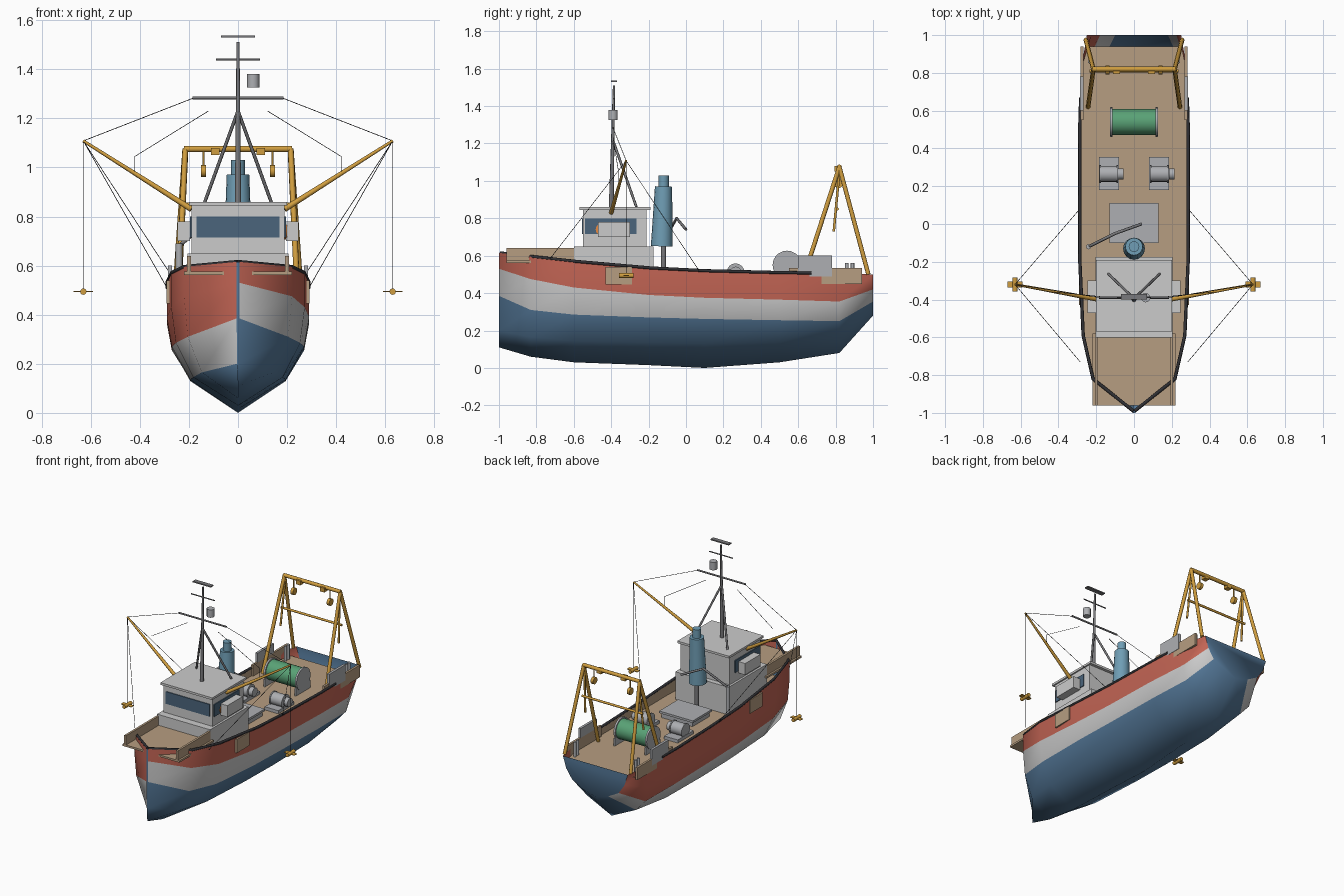
import bpy, bmesh, math
from mathutils import Vector

if "Cube" in bpy.data.objects:
    bpy.data.objects.remove(bpy.data.objects["Cube"])

def mat(name, c):
    m = bpy.data.materials.new(name)
    m.diffuse_color = (*c, 1)
    m.use_nodes = True
    m.node_tree.nodes["Principled BSDF"].inputs["Base Color"].default_value = m.diffuse_color
    return m

RED = mat("red_paint", (.55, .13, .09))
WHITE = mat("white_paint", (.68, .68, .68))
BLUE = mat("blue_paint", (.09, .19, .32))
TAN = mat("wood", (.47, .34, .22))
GOLD = mat("ochre_paint", (.63, .34, .05))
GREEN = mat("net_green", (.1, .36, .18))
TEAL = mat("funnel_blue", (.16, .34, .46))
DARK = mat("rubber", (.03, .03, .035))
STEEL = mat("steel", (.19, .19, .2))
GLASS = mat("glass", (.07, .13, .2))
ORANGE = mat("orange", (.8, .25, .05))
GREY = mat("grey_metal", (.42, .43, .45))

def make(name, bm, m=None, smooth=0):
    bmesh.ops.recalc_face_normals(bm, faces=bm.faces)
    me = bpy.data.meshes.new(name)
    bm.to_mesh(me)
    bm.free()
    ob = bpy.data.objects.new(name, me)
    bpy.context.collection.objects.link(ob)
    for x in (m if isinstance(m, list) else [m] if m else []):
        me.materials.append(x)
    if smooth:
        bpy.ops.object.select_all(action='DESELECT')
        ob.select_set(True)
        bpy.context.view_layer.objects.active = ob
        bpy.ops.object.shade_smooth_by_angle(angle=math.radians(smooth))
    return ob

def box(name, x, y, z, m=None):
    """Box from (min, max) ranges."""
    bm = bmesh.new()
    bmesh.ops.create_cube(bm, size=1)
    for v in bm.verts:
        v.co = [(r[0] + r[1]) / 2 + c * (r[1] - r[0]) for r, c in zip((x, y, z), v.co)]
    return make(name, bm, m)

def rod(name, a, b, r, m=None, r2=None, n=8):
    """Cylinder or cone between two points."""
    a, b = Vector(a), Vector(b)
    bm = bmesh.new()
    bmesh.ops.create_cone(bm, cap_ends=True, segments=n, radius1=r,
                          radius2=r if r2 is None else r2, depth=(b - a).length)
    q = (b - a).to_track_quat('Z', 'Y')
    for v in bm.verts:
        v.co = q @ v.co + (a + b) / 2
    return make(name, bm, m, 50)

def path(name, pts, r, m):
    """Tube along points."""
    cu = bpy.data.curves.new(name, 'CURVE')
    cu.dimensions = '3D'
    cu.bevel_depth, cu.bevel_resolution, cu.use_fill_caps = r, 1, True
    s = cu.splines.new('POLY')
    s.points.add(len(pts) - 1)
    for p, c in zip(s.points, pts):
        p.co = (*c, 1)
    cu.materials.append(m)
    ob = bpy.data.objects.new(name, cu)
    bpy.context.collection.objects.link(ob)
    return ob

def strip(name, rows, m):
    """Sheet joining consecutive pairs of points."""
    bm = bmesh.new()
    vs = [[bm.verts.new(p) for p in r] for r in rows]
    for a, b in zip(vs, vs[1:]):
        bm.faces.new((a[0], a[1], b[1], b[0]))
    return make(name, bm, m)

# Hull stations: y, half width, heights of keel, chine, mid, upper, sheer
ST = [(-1, .006, .11, .20, .385, .53, .615), (-.83, .22, .06, .165, .31, .475, .595),
      (-.6, .272, .03, .145, .285, .43, .57), (-.2, .29, .015, .135, .27, .39, .535),
      (.1, .29, .0, .13, .262, .375, .52), (.5, .29, .03, .135, .255, .365, .51),
      (.82, .28, .08, .17, .25, .355, .505), (1, .25, .28, .31, .355, .42, .5)]
FX = (0, .67, .93, 1, 1)
FX_STERN = (0, .4, .72, .9, 1)      # stern section is a V
bm = bmesh.new()
rings = []
for y, w, *zs in ST:
    fx = FX_STERN if y == 1 else FX
    right = [bm.verts.new((w * f, y, z)) for f, z in zip(fx, zs)]
    left = [bm.verts.new((-w * f, y, z)) for f, z in zip(fx[1:], zs[1:])]
    rings.append(left[::-1] + right)
BANDS = (0, 0, 1, 2, 2, 2, 1, 0)   # port sheer to starboard sheer
for a, b in zip(rings, rings[1:]):
    for i, k in enumerate(BANDS):
        bm.faces.new((a[i], a[i + 1], b[i + 1], b[i])).material_index = k
bm.faces.new(rings[-1]).material_index = 2   # transom
bm.faces.new(rings[0]).material_index = 2    # stem
make("hull", bm, [RED, WHITE, BLUE], 70)

# Main deck follows the hull outline
DZ = .458
edge = [(s[1] - .004, s[0]) for s in ST[1:-1]] + [(.252, .94)]
strip("deck", [[(-x, y, DZ), (x, y, DZ)] for x, y in edge], TAN)
box("foredeck", (-.22, .22), (-.96, -.58), (.562, .575), TAN)

# Wheelhouse
box("lower_cabin", (-.205, .205), (-.6, -.175), (DZ, .65))
box("wheelhouse", (-.19, .19), (-.55, -.21), (.65, .845))
box("wheelhouse_roof", (-.2, .2), (-.57, -.19), (.845, .86))
box("front_window", (-.17, .17), (-.556, -.54), (.715, .8), GLASS)
rod("life_ring", (.187, -.45, .74), (.199, -.45, .74), .033, ORANGE, n=16)

# Funnel with stub and cap
rod("funnel_base", (0, -.12, DZ), (0, -.12, .65), .014, STEEL)
rod("funnel", (0, -.13, .65), (0, -.12, .97), .058, TEAL, .046, 16)
rod("funnel_cap", (0, -.12, .97), (0, -.12, 1.03), .028, TEAL, n=16)

# Mast
rod("mast", (0, -.4, .85), (0, -.385, 1.51), .013, STEEL, .006)
box("mast_top_plate", (-.07, .07), (-.4, -.37), (1.53, 1.538), STEEL)
rod("upper_yard", (-.09, -.387, 1.44), (.09, -.387, 1.44), .004, STEEL)
rod("lower_yard", (-.185, -.39, 1.283), (.185, -.39, 1.283), .006, STEEL)
rod("mast_lantern", (.062, -.39, 1.325), (.062, -.39, 1.38), .025, GREY, n=12)

# Cargo crane
rod("crane_post", (-.24, -.12, DZ), (-.24, -.12, .69), .014, GREY)
path("crane_boom", [(-.24, -.12, .68), (-.1, -.05, .8), (.04, 0, .74)], .008, STEEL)

# Hatch and net reel
box("hatch_coaming", (-.12, .12), (-.09, .1), (DZ, .49), GREY)
box("hatch_cover", (-.13, .13), (-.1, .11), (.49, .505), GREY)
rod("net_reel", (-.12, .54, .55), (.12, .54, .55), .068, GREEN, n=20)

# Gallows cross members
rod("gallows_top", (-.22, .82, 1.075), (.22, .82, 1.075), .013, GOLD)
rod("gallows_mid", (-.235, .81, .85), (.235, .81, .85), .008, GOLD)

# Parts on both sides
for k, side in ((-1, "left"), (1, "right")):
    def P(x, y, z):
        return (k * x, y, z)

    def sbox(name, x, y, z, m=None):
        return box(f"{side}_{name}", sorted((k * x[0], k * x[1])), y, z, m)

    def srod(name, a, b, r, m=None, r2=None, n=8):
        return rod(f"{side}_{name}", P(*a), P(*b), r, m, r2, n)

    # rubbing rail, inner lining and bulwarks
    path(f"{side}_rail", [P(s[1] - .003, s[0] + .01, s[6]) for s in ST[:6]] + [P(.282, .67, .508)], .009, DARK)
    strip(f"{side}_bulwark_lining", [[P(s[1] - .009, s[0], DZ), P(s[1] - .009, s[0], s[6])] for s in ST[1:7]], TAN)
    sbox("bow_bulwark", (.192, .207), (-.96, -.6), (.57, .64), TAN)
    sbox("mid_bulwark", (.277, .2915), (-.43, -.29), (.445, .54), TAN)
    sbox("stern_bulwark", (.268, .283), (.55, .94), (.45, .535), TAN)
    sbox("trawl_door", (.268, .285), (.6, .78), (.49, .6), GREY)
    for y in (.86, .89):
        srod("bollard", (.235, y, DZ), (.235, y, .56), .01, GREY)

    # wheelhouse sides
    sbox("side_window", (.18, .196), (-.54, -.265), (.715, .8), GLASS)
    sbox("side_light_box", (.195, .247), (-.47, -.3), (.7, .78))
    srod("mast_leg", (0, -.395, 1.23), (.135, -.265, .86), .007, STEEL)

    # outrigger with rigging and hanging weight
    tip = (.63, -.32, 1.108)
    srod("outrigger", (.19, -.4, .83), tip, .012, GOLD, .006)
    for end in ((.18, -.39, 1.283), (.285, -.73, .58), (.295, .07, .52), (.63, -.32, .49)):
        srod("stay", tip, end, .0015, DARK, n=5)
    path(f"{side}_lifting_line", [P(.12, -.39, 1.23), P(.42, -.36, 1.045), P(.42, -.36, .975)], .0015, DARK)
    srod("weight", (.63, -.358, .494), (.63, -.282, .494), .013, GOLD, n=12)
    sbox("weight_fin", (.59, .67), (-.335, -.305), (.492, .496), GOLD)

    # deck winch
    sbox("winch_base", (.08, .185), (.18, .355), (DZ, .48), GREY)
    srod("winch_drum", (.09, .265, .512), (.175, .265, .512), .042, GREY, n=16)
    for x in (.085, .175):
        srod("winch_flange", (x, .265, .512), (x + .008, .265, .512), .047, GREY, n=16)
    hub = .185 if k > 0 else .055      # both hubs face starboard
    srod("winch_hub", (hub, .265, .512), (hub + .03, .265, .512), .03, GREY, n=12)

    # reel flange and stand
    srod("reel_flange", (.115, .54, .55), (.128, .54, .55), .077, GREY, n=20)
    sbox("reel_stand", (.115, .125), (.46, .62), (DZ, .51), GREY)

    # gallows legs and blocks
    srod("gallows_fore_leg", (.215, .82, 1.075), (.243, .62, DZ), .012, GOLD)
    srod("gallows_aft_leg", (.215, .82, 1.075), (.255, .975, .5), .012, GOLD)
    srod("gallows_strut", (.21, .82, 1.05), (.225, .79, .73), .007, GOLD)
    srod("block_line", (.14, .815, 1.07), (.14, .815, 1.0), .004, GOLD)
    srod("hanging_block", (.13, .815, .985), (.15, .815, .985), .024, GOLD, n=12)
    sbox("gallows_pad", (.075, .11), (.795, .83), (1.05, 1.08), GOLD)
